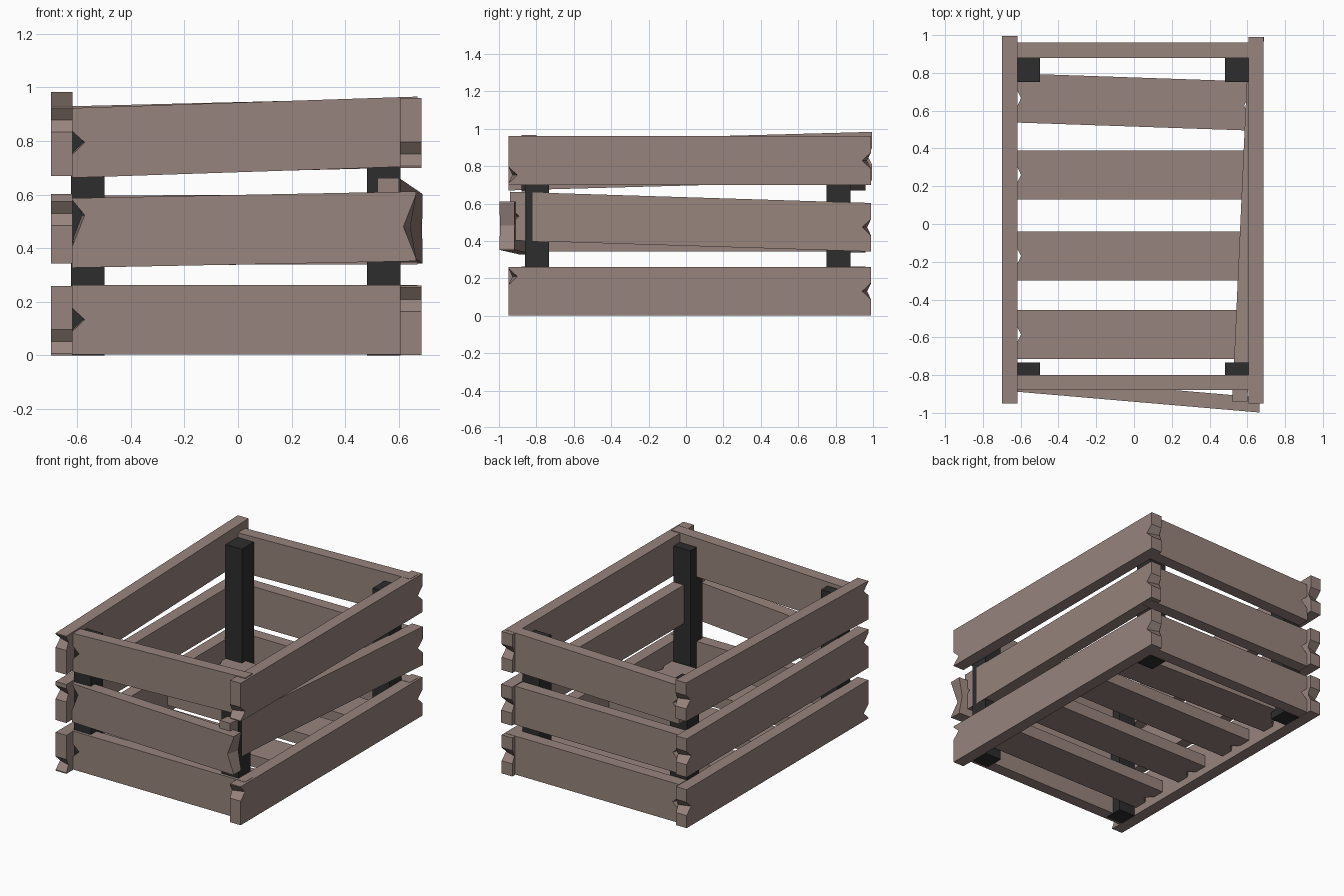
import bpy, bmesh
from mathutils import Vector

if "Cube" in bpy.data.objects:
    bpy.data.objects.remove(bpy.data.objects["Cube"])


def material(name, rgb):
    m = bpy.data.materials.new(name)
    m.diffuse_color = (*rgb, 1)
    m.use_nodes = True
    m.node_tree.nodes["Principled BSDF"].inputs["Base Color"].default_value = m.diffuse_color
    return m


WOOD = material("weathered_wood", (0.31, 0.23, 0.205))
DARK = material("dark_post", (0.026, 0.026, 0.026))
W, T = 0.26, 0.08          # plank width and thickness


def finish(bm, name, mat):
    bmesh.ops.recalc_face_normals(bm, faces=bm.faces)
    me = bpy.data.meshes.new(name)
    bm.to_mesh(me)
    bm.free()
    me.materials.append(mat)
    ob = bpy.data.objects.new(name, me)
    bpy.context.collection.objects.link(ob)


def plank(name, a, b, out, up=(0, 0, 1), na=0.5, nb=0.5, half=0.045):
    """Plank from centre a to centre b with a split notch in each end,
    deeper on the outer face. na, nb: notch height as a fraction of width."""
    a, b, out, up = Vector(a), Vector(b), Vector(out), Vector(up)
    along = (b - a).normalized()
    bm = bmesh.new()
    rings = []
    for side, depth in ((0.5, 0.048), (-0.5, 0.022)):
        ring = []
        for end, d, f in ((a, along, na), (b, -along, nb)):
            c = (f - 0.5) * W
            pts = [(-W / 2, 0), (max(c - half, -W / 2 + 0.005), 0), (c, depth),
                   (min(c + half, W / 2 - 0.005), 0), (W / 2, 0)]
            if end is b:
                pts.reverse()
            ring += [bm.verts.new(end + out * T * side + up * h + d * k) for h, k in pts]
        rings.append(ring)
    outer, inner = rings
    n = len(outer)
    bm.faces.new(outer)
    bm.faces.new(inner[::-1])
    for i in range(n):
        j = (i + 1) % n
        bm.faces.new((outer[i], inner[i], inner[j], outer[j]))
    finish(bm, name, WOOD)


# Long side planks, lower to upper
L, R, F, B = (-1, 0, 0), (1, 0, 0), (0, -1, 0), (0, 1, 0)
plank("left_plank_lower", (-.658, -.95, .13), (-.658, .99, .13), L, na=.2, nb=.5)
plank("left_plank_middle", (-.658, -.95, .473), (-.658, .99, .473), L, na=.72)
plank("left_plank_upper", (-.658, -.95, .80), (-.658, .995, .853), L, na=.8)
plank("right_plank_lower", (.645, -.95, .131), (.645, .99, .131), R, na=.8)
plank("right_plank_middle", (.56, -.94, .533), (.648, .99, .473), R, na=.5)
plank("right_plank_upper", (.645, -.95, .83), (.645, .99, .83), R, na=.2)

# Short front planks; the middle one has sprung loose at its right end
plank("front_plank_lower", (-.62, -.84, .133), (.67, -.84, .133), F)
plank("front_plank_middle", (-.62, -.848, .457), (.665, -.958, .482), F,
      na=.75, nb=.5, half=.12)
plank("front_plank_upper", (-.62, -.84, .793), (.67, -.84, .836), F)

# Short back planks
plank("back_plank_lower", (-.62, .92, .133), (.67, .92, .133), B)
plank("back_plank_middle", (-.62, .92, .467), (.67, .92, .470), B)
plank("back_plank_upper", (-.62, .92, .80), (.67, .92, .832), B)

# Floor slats, the rearmost slightly askew
for i, (yl, yr) in enumerate(((-.585, -.585), (-.17, -.17), (.26, .26), (.667, .625))):
    plank(f"floor_slat_{i + 1}", (-.62, yl, .09), (.605, yr, .09), (0, 0, -1), up=(0, 1, 0))

# Corner posts
for sx, x in (("left", -.56), ("right", .543)):
    for sy, y in (("front", -.797), ("back", .815)):
        bm = bmesh.new()
        bmesh.ops.create_cube(bm, size=1)
        bmesh.ops.scale(bm, vec=(.125, .128, .90), verts=bm.verts)
        bmesh.ops.translate(bm, vec=(x, y, .45), verts=bm.verts)
        finish(bm, f"{sy}_{sx}_post", DARK)
